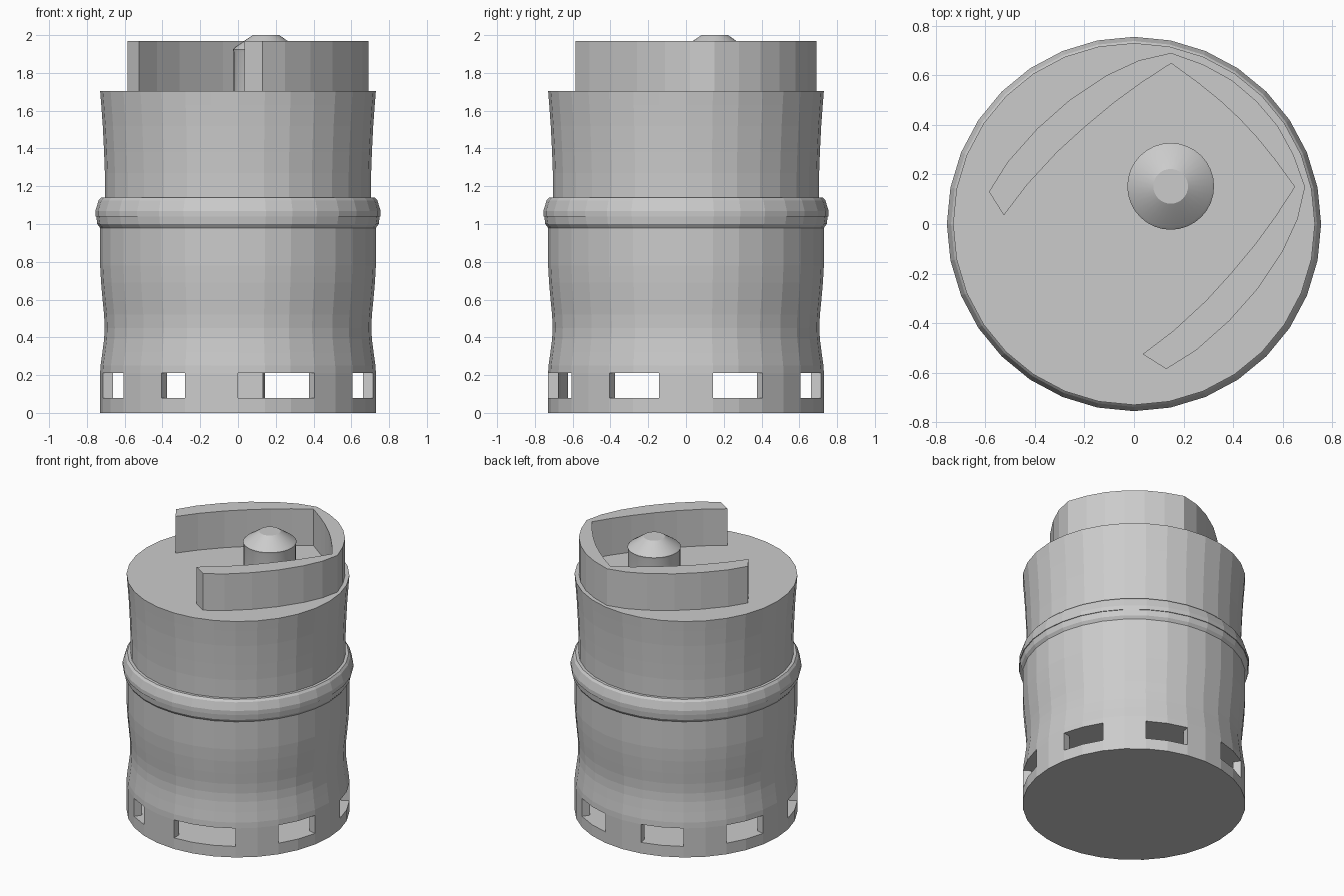
import bpy, bmesh
from math import sin, cos, tau

if "Cube" in bpy.data.objects:
    bpy.data.objects.remove(bpy.data.objects["Cube"])

SIDES = 32


def finish(name, bm):
    bmesh.ops.recalc_face_normals(bm, faces=bm.faces)
    mesh = bpy.data.meshes.new(name)
    bm.to_mesh(mesh)
    bm.free()
    obj = bpy.data.objects.new(name, mesh)
    bpy.context.collection.objects.link(obj)
    return obj


def lathe(name, profile, cx=0, cy=0):
    """Closed solid of revolution from (radius, z) points."""
    bm = bmesh.new()
    rings = [[bm.verts.new((cx + r * cos(tau * i / SIDES), cy + r * sin(tau * i / SIDES), z))
              for i in range(SIDES)] for r, z in profile]
    for a, b in zip(rings, rings[1:]):
        for i in range(SIDES):
            j = (i + 1) % SIDES
            bm.faces.new((a[i], a[j], b[j], b[i]))
    bm.faces.new(rings[0][::-1])
    bm.faces.new(rings[-1])
    return finish(name, bm)


def prism(name, outer, inner, z0, z1):
    """Upright wall between two plan-view paths of equal length."""
    bm = bmesh.new()
    cols = [[bm.verts.new((*p, z)) for p, z in ((o, z0), (o, z1), (n, z1), (n, z0))]
            for o, n in zip(outer, inner)]
    for a, b in zip(cols, cols[1:]):
        for k in range(4):
            m = (k + 1) % 4
            bm.faces.new((a[k], a[m], b[m], b[k]))
    bm.faces.new(cols[0])
    bm.faces.new(cols[-1][::-1])
    return finish(name, bm)


# Foot plate
lathe("foot_plate", [(0.73, 0), (0.73, 0.08)])

# Pillars between the foot openings (ranges in side indices)
def arc(r, a, b):
    return [(r * cos(tau * i / SIDES), r * sin(tau * i / SIDES)) for i in range(a, b + 1)]

for n, (a, b) in enumerate([(31, 33), (3, 5), (7, 9), (11, 13),
                            (15, 17), (19, 21), (22, 24), (27, 29)]):
    prism(f"foot_pillar_{n + 1}", arc(0.73, a, b), arc(0.675, a, b), 0.08, 0.21)

# Barrel body with waist, middle rib and flared top
lathe("barrel_body", [
    (0.73, 0.21), (0.728, 0.25), (0.718, 0.32), (0.709, 0.39), (0.706, 0.45),
    (0.709, 0.52), (0.717, 0.60), (0.725, 0.69), (0.73, 0.78), (0.73, 0.98),
    (0.745, 1.0), (0.75, 1.04), (0.755, 1.04), (0.755, 1.07), (0.738, 1.125),
    (0.725, 1.14), (0.705, 1.14), (0.705, 1.27), (0.709, 1.38), (0.716, 1.52),
    (0.724, 1.63), (0.73, 1.705)])

# Curved handle guard, mirrored across the x = y diagonal
def mirrored(half):
    return half + [(y, x) for x, y in half[-2::-1]]

outer = mirrored([(-0.585, 0.13), (-0.51, 0.25), (-0.39, 0.385), (-0.26, 0.50), (-0.11, 0.60),
                  (0.02, 0.66), (0.15, 0.69), (0.28, 0.643), (0.395, 0.58), (0.495, 0.495)])
inner = mirrored([(-0.525, 0.035), (-0.43, 0.16), (-0.31, 0.29), (-0.20, 0.39), (-0.08, 0.49),
                  (0.03, 0.57), (0.15, 0.648), (0.26, 0.568), (0.35, 0.495), (0.425, 0.425)])
prism("handle_guard", outer, inner, 1.705, 1.97)

# Valve with a conical cap
valve = lathe("valve", [(0.172, 1.705), (0.172, 1.91), (0.175, 1.925), (0.165, 1.935),
                        (0.07, 2.0)], 0.148, 0.152)
bpy.context.view_layer.objects.active = valve
valve.select_set(True)
bpy.ops.object.shade_smooth_by_angle(angle=0.4)
